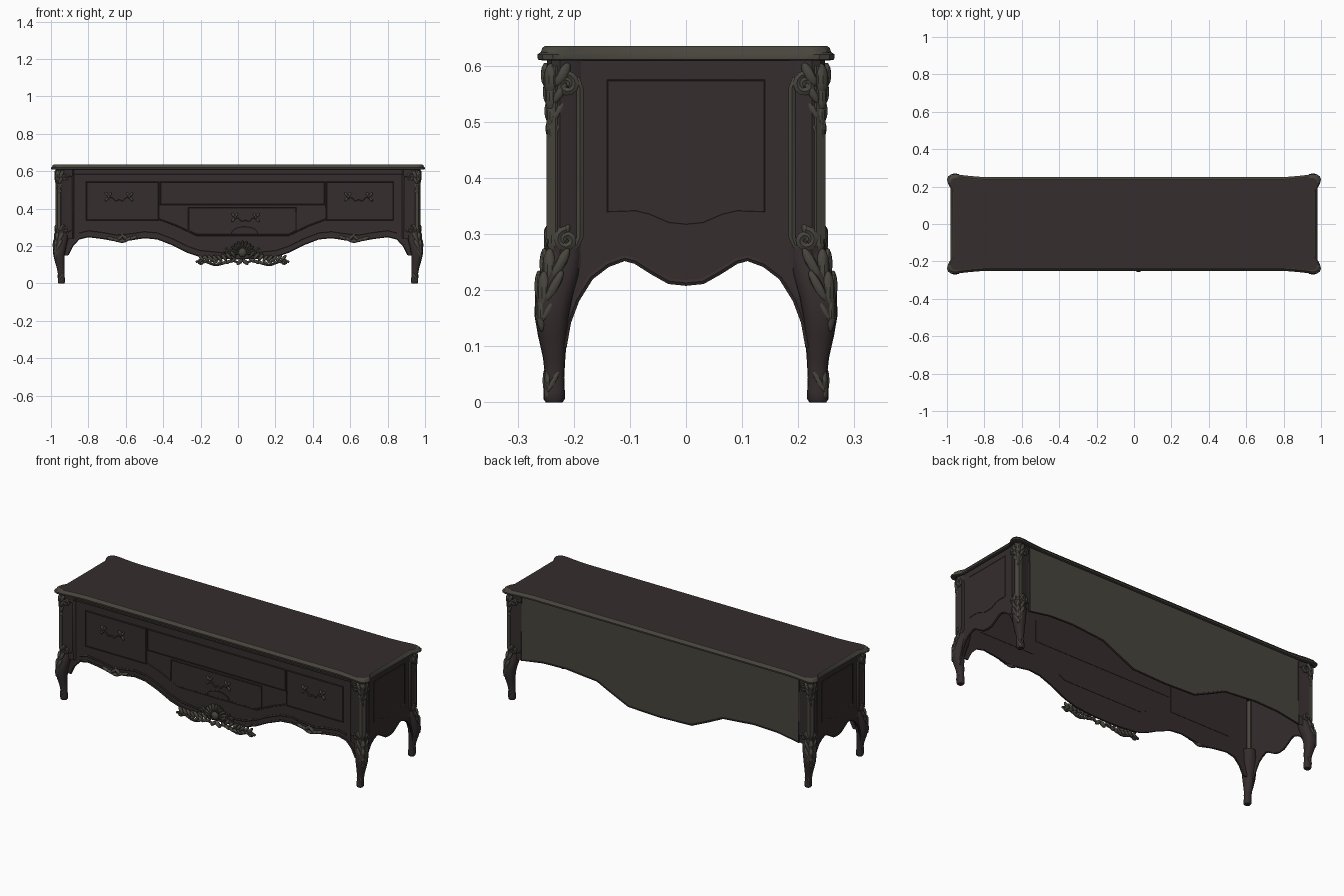
import bpy, bmesh, math
from mathutils import Matrix, Vector, Euler

if "Cube" in bpy.data.objects:
    bpy.data.objects.remove(bpy.data.objects["Cube"])


def material(name, rgb):
    m = bpy.data.materials.new(name)
    m.diffuse_color = (*rgb, 1)
    m.use_nodes = True
    m.node_tree.nodes["Principled BSDF"].inputs["Base Color"].default_value = m.diffuse_color
    return m


BROWN = material("dark brown wood", (0.036, 0.026, 0.027))
OLIVE = material("grey olive trim", (0.064, 0.059, 0.047))


def finish(name, bm, mats, mirror=(False, False)):
    bmesh.ops.recalc_face_normals(bm, faces=bm.faces)
    me = bpy.data.meshes.new(name)
    bm.to_mesh(me)
    bm.free()
    for m in mats:
        me.materials.append(m)
    ob = bpy.data.objects.new(name, me)
    bpy.context.collection.objects.link(ob)
    add_mirror(ob, mirror)
    return ob


def add_mirror(ob, mirror):
    if any(mirror):
        mod = ob.modifiers.new("Mirror", 'MIRROR')
        mod.use_axis = (mirror[0], mirror[1], False)
        mod.use_mirror_merge = False


def prism(name, pts, axis, a, b, mat, mirror=(False, False), closed=True):
    """Extrude a flat outline along an axis from a to b; an open outline gives a bent sheet."""
    put = {'x': lambda p, v: (v, p[0], p[1]),
           'y': lambda p, v: (p[0], v, p[1]),
           'z': lambda p, v: (p[0], p[1], v)}[axis]
    bm = bmesh.new()
    lo = [bm.verts.new(put(p, a)) for p in pts]
    hi = [bm.verts.new(put(p, b)) for p in pts]
    n = len(pts)
    if closed:
        bm.faces.new(lo)
        bm.faces.new(hi)
    for i in range(n if closed else n - 1):
        bm.faces.new((lo[i], lo[(i + 1) % n], hi[(i + 1) % n], hi[i]))
    return finish(name, bm, [mat], mirror)


def tube(name, paths, r, mat, mirror=(False, False), closed=False):
    """Round moulding along one or more paths."""
    cu = bpy.data.curves.new(name, 'CURVE')
    cu.dimensions = '3D'
    cu.bevel_depth, cu.bevel_resolution, cu.use_fill_caps = r, 1, True
    for path in paths:
        sp = cu.splines.new('POLY')
        sp.points.add(len(path) - 1)
        for p, co in zip(sp.points, path):
            p.co = (*co, 1)
        sp.use_cyclic_u = closed
    cu.materials.append(mat)
    ob = bpy.data.objects.new(name, cu)
    bpy.context.collection.objects.link(ob)
    bpy.ops.object.select_all(action='DESELECT')
    bpy.context.view_layer.objects.active = ob
    ob.select_set(True)
    bpy.ops.object.convert(target='MESH')
    add_mirror(bpy.context.object, mirror)


def blobs(name, items, mat, mirror=(False, False)):
    """Carved leaves: stretched spheres (location, radii, rotation in degrees)."""
    bm = bmesh.new()
    for loc, size, rot in items:
        e = Euler([math.radians(v) for v in rot])
        bmesh.ops.create_uvsphere(bm, u_segments=10, v_segments=7, radius=1,
                                  matrix=Matrix.LocRotScale(Vector(loc), e, Vector(size)))
    return finish(name, bm, [mat], mirror)


def spiral(c, r, turns, start, plane, flip=1, n=18):
    out = []
    for i in range(n):
        t = i / (n - 1)
        a = start + flip * turns * 2 * math.pi * t
        u, w = r * (1 - 0.8 * t) * math.cos(a), r * (1 - 0.8 * t) * math.sin(a)
        out.append((c[0] + u, c[1], c[2] + w) if plane == 'front' else (c[0], c[1] + u, c[2] + w))
    return out


def both(half):
    """Mirror a half profile that starts on the centre line."""
    return [(-u, v) for u, v in reversed(half[1:])] + half


X, XY = (True, False), (True, True)

# top slab: moulded edge with flared corners
quarter = [(0.980, 0.19), (0.994, 0.215), (1.0, 0.238), (0.993, 0.256), (0.975, 0.265),
           (0.945, 0.265), (0.90, 0.259), (0.82, 0.252)]
outline = (quarter + [(-x, y) for x, y in reversed(quarter)]
           + [(-x, -y) for x, y in quarter] + [(x, -y) for x, y in reversed(quarter)])
bm = bmesh.new()
rings = []
for z, off in [(0.609, 0.012), (0.611, 0.001), (0.62, 0), (0.624, 0.006), (0.632, 0.009), (0.635, 0.013), (0.635, 0.018)]:
    rings.append([bm.verts.new((x - math.copysign(off, x), y - math.copysign(off, y), z)) for x, y in outline])
n = len(outline)
for a, b in zip(rings, rings[1:]):
    for i in range(n):
        bm.faces.new((a[i], a[(i + 1) % n], b[(i + 1) % n], b[i])).material_index = 1
bm.faces.new(rings[0])
bm.faces.new(rings[-1])
finish("top_slab", bm, [BROWN, OLIVE])

# front panel with scalloped apron
front_half = [(0, 0.13), (0.1, 0.132), (0.2, 0.142), (0.27, 0.165), (0.35, 0.205), (0.43, 0.236),
              (0.5, 0.243), (0.57, 0.232), (0.65, 0.225), (0.72, 0.238), (0.8, 0.248),
              (0.85, 0.236), (0.885, 0.2), (0.91, 0.15), (0.93, 0.15)]
front_edge = both(front_half)
prism("front_panel", front_edge + [(0.93, 0.61), (-0.93, 0.61)], 'y', -0.226, -0.22, BROWN)
tube("front_apron_bead", [[(x, -0.226, z + 0.004) for x, z in front_edge[1:-1]],
                          [(x, -0.226, z + 0.035) for x, z in front_edge[3:-3]]], 0.006, BROWN)
tube("front_top_bead", [[(-0.88, -0.226, 0.585), (0.88, -0.226, 0.585)]], 0.005, BROWN)

# side panels with scalloped bottom and raised field
side_edge = both([(0, 0.21), (0.03, 0.213), (0.06, 0.23), (0.09, 0.249), (0.11, 0.254), (0.14, 0.243),
                  (0.17, 0.22), (0.195, 0.18), (0.21, 0.14), (0.218, 0.095), (0.23, 0.095)])
prism("side_panel", side_edge + [(0.23, 0.61), (-0.23, 0.61)], 'x', 0.957, 0.963, BROWN, X)
tube("side_apron_bead", [[(0.962, y, z + 0.003) for y, z in side_edge[1:-1]]], 0.006, BROWN, X)
field = both([(0, 0.318), (0.03, 0.321), (0.065, 0.336), (0.09, 0.342), (0.14, 0.34), (0.14, 0.574)])
prism("side_raised_field", field, 'x', 0.957, 0.965, BROWN, X)
tube("side_field_bead", [[(0.964, y, z) for y, z in field]], 0.002, BROWN, X, True)

# back board and the dark rail round it
back = both([(0, 0.15), (0.2, 0.157), (0.31, 0.207), (0.4, 0.25), (0.6, 0.268), (0.75, 0.263), (0.885, 0.24)])
prism("back_board", back + [(0.885, 0.61), (-0.885, 0.61)], 'y', 0.232, 0.238, OLIVE)
tube("back_rail", [[(-0.885, 0.235, 0.6)] + [(x, 0.235, z) for x, z in back] + [(0.885, 0.235, 0.6)]], 0.006, BROWN)

# corner posts and cabriole legs
post = [(0.875, -0.225), (0.885, -0.235), (0.92, -0.24), (0.95, -0.248), (0.968, -0.24),
        (0.975, -0.225), (0.97, -0.2), (0.962, -0.185)]
prism("corner_post", post, 'z', 0.24, 0.61, BROWN, XY, closed=False)
bm = bmesh.new()
prev = None
for z, cx, cy, r in [(0.30, 0.938, -0.214, 0.032), (0.26, 0.941, -0.217, 0.034), (0.23, 0.946, -0.225, 0.036),
                     (0.19, 0.954, -0.235, 0.034), (0.155, 0.957, -0.239, 0.031), (0.12, 0.954, -0.238, 0.026),
                     (0.08, 0.948, -0.235, 0.020), (0.045, 0.945, -0.234, 0.017), (0.02, 0.944, -0.235, 0.019),
                     (0.006, 0.944, -0.235, 0.019), (0, 0.944, -0.235, 0.015)]:
    ring = []
    for i in range(16):
        a = 2 * math.pi * i / 16
        c, s = math.cos(a), math.sin(a)
        ring.append(bm.verts.new((cx + r * math.copysign(abs(c) ** 0.8, c),
                                  cy + r * math.copysign(abs(s) ** 0.8, s), z)))
    if prev:
        for i in range(16):
            bm.faces.new((prev[i], prev[(i + 1) % 16], ring[(i + 1) % 16], ring[i]))
    prev = ring
bm.faces.new(prev)
finish("cabriole_leg", bm, [BROWN], XY)

# post trim: pilaster and framing mouldings
tube("post_pilaster", [[(0.957, -0.233, 0.29), (0.957, -0.233, 0.6)]], 0.018, OLIVE, XY)
tube("post_side_moulding", [[(0.967, -0.215, 0.58), (0.967, -0.194, 0.575), (0.967, -0.189, 0.56),
                             (0.967, -0.189, 0.295), (0.967, -0.195, 0.28), (0.967, -0.215, 0.275)]], 0.007, OLIVE, XY)
tube("post_face_moulding", [[(0.91, -0.236, 0.58), (0.888, -0.232, 0.57),
                             (0.888, -0.232, 0.29), (0.91, -0.236, 0.275)]], 0.007, BROWN, XY)


# carved corner leaves: plume at the head, hanging drop, knee leaf
def plume(x, y, z, w, length):
    """Pointed leaf hanging on the outer corner, with a curled leaf on each face."""
    return [((x, y, z), (w * 0.7, w * 0.7, length), (0, 0, 0)),
            ((x + w * 0.5, y + w, z + length * 0.3), (w * 0.45, w * 0.5, length * 0.8), (-28, 0, 0)),
            ((x - w, y - w * 0.5, z + length * 0.3), (w * 0.5, w * 0.45, length * 0.8), (0, -28, 0))]


leaves = []
for z, w, length in ((0.575, 0.02, 0.03), (0.545, 0.016, 0.03), (0.512, 0.013, 0.025),
                     (0.482, 0.011, 0.02), (0.455, 0.008, 0.018)):
    leaves += plume(0.964, -0.24, z, w, length)
for x, y, z, w, length in ((0.961, -0.236, 0.29, 0.017, 0.028), (0.967, -0.243, 0.235, 0.019, 0.04),
                           (0.974, -0.253, 0.195, 0.018, 0.04), (0.976, -0.257, 0.158, 0.013, 0.032),
                           (0.955, -0.246, 0.03, 0.01, 0.03)):
    leaves += plume(x, y, z, w, length)
blobs("corner_carving", leaves, OLIVE, XY)
tube("corner_scrolls", [spiral((0.972, -0.213, z), 0.018, 1.4, math.pi / 2, 'side', f)
                        for z, f in ((0.567, -1), (0.29, 1))]
     + [spiral((0.925, -0.245, z), 0.018, 1.4, math.pi / 2, 'front', f)
        for z, f in ((0.567, 1), (0.29, -1))], 0.008, OLIVE, XY)


# drawers and centre doors: raised plates with beads
def drawer(name, pts):
    prism(name, pts, 'y', -0.23, -0.218, BROWN)
    tube(name + "_bead", [[(x, -0.229, z) for x, z in pts]], 0.0035, BROWN, closed=True)


def rect(x0, x1, z0, z1):
    return [(x0, z0), (x1, z0), (x1, z1), (x0, z1)]


drawer("left_drawer", rect(-0.81, -0.425, 0.34, 0.542))
drawer("right_drawer", rect(0.473, 0.83, 0.34, 0.542))
drawer("centre_flap", rect(-0.415, 0.463, 0.422, 0.542))
drawer("centre_drawer", [(-0.265, 0.285), (-0.22, 0.265), (0.27, 0.265), (0.31, 0.285), (0.31, 0.405), (-0.265, 0.405)])
tube("centre_frame", [[(-0.425, -0.227, 0.42), (-0.425, -0.227, 0.345), (-0.33, -0.227, 0.31), (-0.22, -0.227, 0.258),
                       (0.27, -0.227, 0.258), (0.38, -0.227, 0.31), (0.473, -0.227, 0.345), (0.473, -0.227, 0.42)]],
     0.004, BROWN)
tube("centre_drawer_arch", [[(0.035 + 0.07 * math.cos(a), -0.231, 0.268 + 0.036 * math.sin(a))
                             for a in [math.pi * i / 12 for i in range(13)]]], 0.004, BROWN)

# bail handles with leafy mounts
for label, hx, hz in (("left", -0.636, 0.46), ("centre", 0.04, 0.35), ("right", 0.645, 0.46)):
    bail = [(hx + 0.055 * t, -0.243, hz - 0.016 + 0.022 * t * t + 0.005 * math.cos(3 * math.pi * t))
            for t in [i / 8 - 1 for i in range(17)]]
    tube(label + "_handle", [bail], 0.004, OLIVE)
    blobs(label + "_handle_mounts",
          [((hx + s * dx, -0.235, hz + dz), (0.007, 0.007, 0.013), (0, s * r, 0)) for s in (-1, 1)
           for dx, dz, r in ((0.055, 0.005, 0), (0.066, 0.016, 40), (0.066, -0.01, -40), (0.048, 0.016, -30))], OLIVE)

# centre apron carving: shell, leaf sprays and scrolls
cx = 0.024
items = [((cx, -0.24, 0.165), (0.022, 0.018, 0.025), (0, 0, 0))]
for i in range(11):
    a = math.radians(-10 + 20 * i)
    items.append(((cx + 0.045 * math.cos(a), -0.235, 0.165 + 0.04 * math.sin(a)),
                  (0.026, 0.014, 0.009), (0, -math.degrees(a), 0)))
for s in (-1, 1):
    for i in range(8):
        t = i / 7
        x, z = cx + s * (0.05 + 0.17 * t), 0.135 - 0.025 * math.sin(2.5 * t) * (1 - t)
        items += [((x, -0.237, z + 0.022 * (1 - t)), (0.024, 0.011, 0.009), (0, -s * 50, 0)),
                  ((x, -0.235, z - 0.012), (0.02, 0.011, 0.008), (0, s * 35, 0))]
    items.append(((cx + s * 0.015, -0.236, 0.115), (0.022, 0.012, 0.011), (0, s * 40, 0)))
blobs("apron_carving", items, OLIVE)
tube("apron_scrolls", [spiral((cx + s * x, -0.236, z), r, 1.3, math.pi / 2, 'front', s)
                       for s in (-1, 1) for x, z, r in ((0.09, 0.165, 0.026), (0.15, 0.13, 0.02), (0.225, 0.118, 0.018))]
     + [[(cx + s * (0.02 + 0.23 * i / 10), -0.235, 0.11 + 0.012 * math.sin(i * 0.9)) for i in range(11)]
        for s in (-1, 1)], 0.007, OLIVE)

# small leaf sprays on the side scallops of the apron
blobs("apron_side_sprays", [((0.62 + dx, -0.23, 0.232 + dz), (0.026, 0.01, 0.009), (0, r, 0))
                            for dx, dz, r in ((0, -0.006, 0), (-0.03, 0.004, 25), (0.03, 0, -15), (0.06, 0.008, -20),
                                              (-0.06, 0.012, 20), (0.01, 0.012, 40), (-0.015, 0.014, -40))], OLIVE, X)

# smooth shading with sharp edges kept
bpy.ops.object.select_all(action='SELECT')
bpy.context.view_layer.objects.active = bpy.context.scene.objects[0]
bpy.ops.object.shade_smooth_by_angle(angle=math.radians(35))
